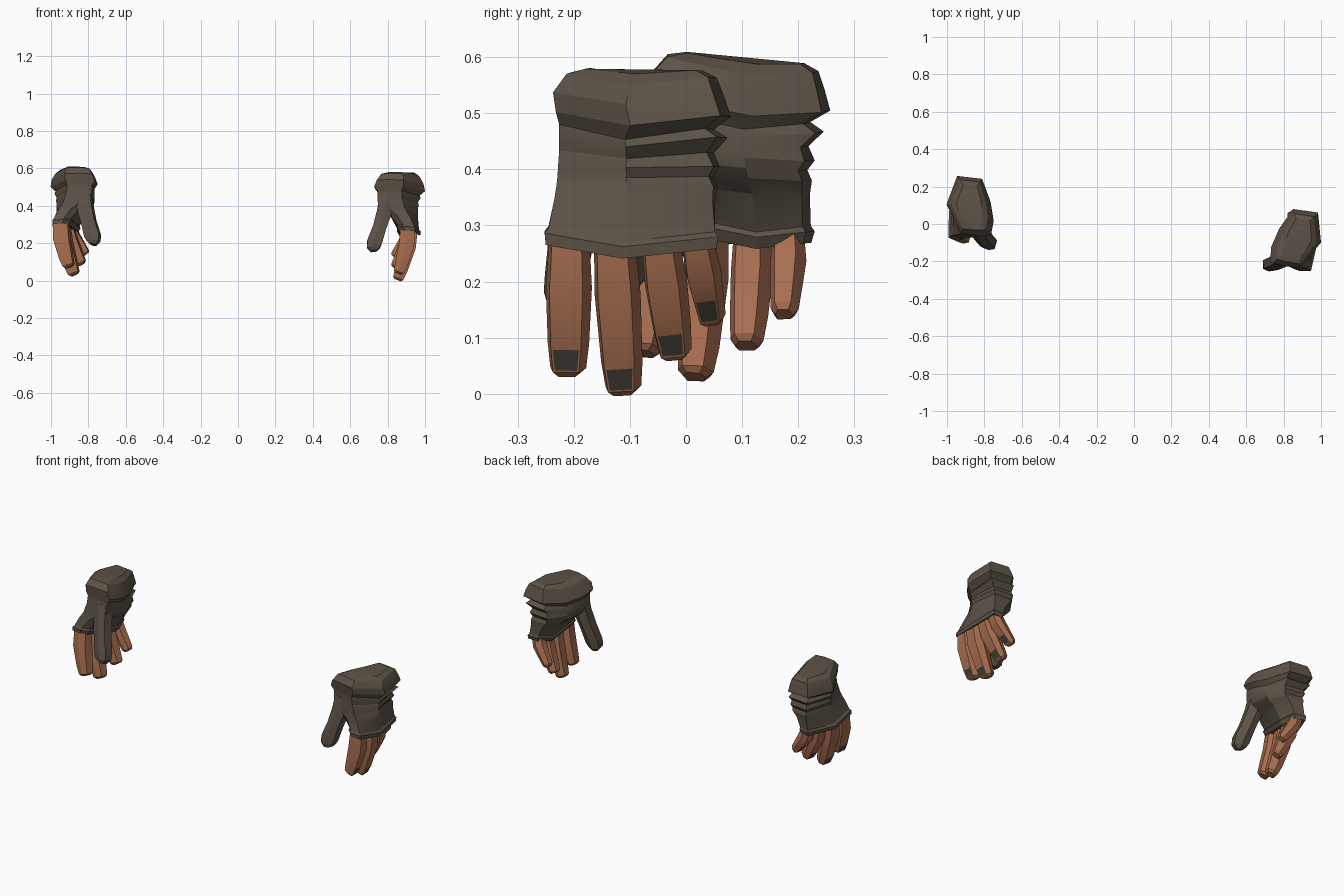
import bpy
import bmesh
from math import radians
from mathutils import Matrix, Vector

cube = bpy.data.objects.get("Cube")
if cube:
    bpy.data.objects.remove(cube, do_unlink=True)


def material(name, rgb):
    m = bpy.data.materials.new(name)
    m.use_nodes = True
    color = (*rgb, 1)
    m.diffuse_color = color
    bsdf = next(n for n in m.node_tree.nodes if n.type == 'BSDF_PRINCIPLED')
    bsdf.inputs["Base Color"].default_value = color
    return m


CLOTH = material("dark brown cloth", (0.108, 0.086, 0.063))
SKIN = material("tan skin", (0.39, 0.155, 0.08))
NAIL = material("dark nail", (0.06, 0.052, 0.042))


def loft(name, rings, matrix, mats, nail_band=None):
    """Skin closed rings of points; the first side of nail_band gets an inset nail."""
    bm = bmesh.new()
    loops = [[bm.verts.new(matrix @ p) for p in ring] for ring in rings]
    n = len(loops[0])
    nails = []
    for band, (a, b) in enumerate(zip(loops, loops[1:])):
        for i in range(n):
            j = (i + 1) % n
            face = bm.faces.new((a[i], a[j], b[j], b[i]))
            if band == nail_band and i == 0:
                nails.append(face)
    bm.faces.new(loops[0])
    bm.faces.new(loops[-1])
    bmesh.ops.recalc_face_normals(bm, faces=bm.faces)
    if nails:
        bmesh.ops.inset_individual(bm, faces=nails, thickness=.005)
        nails[0].material_index = 1
    mesh = bpy.data.meshes.new(name)
    bm.to_mesh(mesh)
    bm.free()
    for m in mats:
        mesh.materials.append(m)
    obj = bpy.data.objects.new(name, mesh)
    bpy.context.collection.objects.link(obj)
    bpy.ops.object.select_all(action='DESELECT')
    obj.select_set(True)
    bpy.context.view_layer.objects.active = obj
    bpy.ops.object.shade_smooth_by_angle(angle=radians(22))


# Outline of the cuff and of the knuckle end, each in a unit box
CUFF = [(-.1, 1), (.88, .88), (1, -.15), (.15, -1), (-.5, -.92), (-1, -.82), (-.96, -.3), (-.65, .32)]
KNUCKLE = [(-.3, 1), (.7, 1), (1, -.1), (.5, -1), (-.5, -1), (-1, -.8), (-1, -.2), (-1, .5)]
SAG = [-.01, -.008, -.03, 0, .005, 0, -.015, -.03]  # uneven lower edges
FOLD = [1, 1, .25, 0, 0, 0, 0, .1]                  # creases gather at the heel

# z, min x, max x, min y, max y, crease, sag
GLOVE = [
    (.579, .80, .95, -.18, .03, 0, .3),
    (.57, .765, .975, -.213, .055, 0, .7),
    (.537, .742, .992, -.237, .068, 0, .7),
    (.502, .728, 1.0, -.232, .08, 0, .8),
    (.48, .745, .97, -.226, .05, 0, .9),
    (.464, .745, .97, -.226, .054, .02, .8),
    (.434, .745, .963, -.226, .052, -.002, .5),
    (.406, .75, .965, -.228, .052, .008, .1),
    (.388, .757, .962, -.229, .052, -.003, .1),
    (.37, .775, .962, -.231, .052, .004, .1),
    (.345, .815, .962, -.235, .052, 0, .2),
    (.295, .855, .968, -.245, .052, 0, .8),
    (.286, .85, .978, -.252, .058, 0, .8),
    (.265, .862, .974, -.25, .054, 0, .8),
    (.27, .875, .96, -.238, .042, 0, .8),
]


def glove_rings():
    rings = []
    for z, x0, x1, y0, y1, crease, sag in GLOVE:
        t = min(max((.47 - z) / .17, 0), 1)
        ring = []
        for a, b, drop, fold in zip(CUFF, KNUCKLE, SAG, FOLD):
            u, v = Vector(a).lerp(Vector(b), t)
            grow = crease * fold
            ring.append(Vector(((x0 + x1) / 2 + u * ((x1 - x0) / 2 + grow),
                                (y0 + y1) / 2 + v * ((y1 - y0) / 2 + grow),
                                z + drop * sag)))
        rings.append(ring)
    return rings


# Six sided section with its broad flat side on the back of the hand
SECTION = [(1, -.85), (1, .6), (.1, 1), (-1, .6), (-1, -.6), (-.1, -1)]


def sweep(path, sizes):
    """Rings square to the path; sizes are half depth and half width."""
    pts = [Vector(p) for p in path]
    rings = []
    for i, p in enumerate(pts):
        along = (pts[min(i + 1, len(pts) - 1)] - pts[max(i - 1, 0)]).normalized()
        out = along.cross(Vector((0, 1, 0))).normalized()
        if out.x < 0:
            out.negate()
        side = out.cross(along).normalized()
        if side.y < 0:
            side.negate()
        d, w = sizes[i]
        rings.append([p + out * u * d + side * v * w for u, v in SECTION])
    return rings


# name: root x, root y, tip x, tip y, tip z, width
FINGERS = {
    "index_finger": (.907, -.208, .856, -.21, .037, .041),
    "middle_finger": (.922, -.128, .852, -.111, .004, .041),
    "ring_finger": (.92, -.046, .838, -.018, .068, .038),
    "little_finger": (.918, .02, .832, .048, .13, .032),
}
ROOT_Z = .275


def build_hand(side, matrix):
    loft(side + "_glove", glove_rings(), matrix, [CLOTH])

    # Covered thumb, broad where it leaves the palm
    thumb = [(.80, -.18, .45), (.783, -.188, .37), (.757, -.203, .285),
             (.73, -.215, .205), (.723, -.22, .175), (.726, -.224, .157)]
    sizes = [(.045, .04), (.04, .042), (.036, .041), (.04, .037), (.033, .034), (.017, .024)]
    loft(side + "_thumb", sweep(thumb, sizes), matrix, [CLOTH])

    # Bare fingers, curling towards the palm
    for name, (rx, ry, tx, ty, tz, w) in FINGERS.items():
        path, sizes = [], []
        length = ROOT_Z - tz
        for t, bend, scale in ((0, 0, .88), (.36, .012, 1), (1 - .053 / length, .007, .9),
                               (1 - .01 / length, .002, .78), (1, 0, .5)):
            path.append((rx + (tx - rx) * t + bend, ry + (ty - ry) * t,
                         ROOT_Z - length * t))
            sizes.append((w * (1.08 - .2 * t) * scale, w * scale))
        loft(side + "_" + name, sweep(path, sizes), matrix, [SKIN, NAIL], nail_band=2)


# The right hand mirrors the left, turned and tipped about the heel of the cuff
build_hand("left", Matrix.Identity(4))
build_hand("right", Matrix.Translation((-.81, .247, .537))
           @ Matrix.Rotation(radians(-14.7), 4, 'Z')
           @ Matrix.Rotation(radians(-5), 4, 'X')
           @ Matrix.Scale(-1, 4, (1, 0, 0))
           @ Matrix.Translation((-.85, -.083, -.53)))
